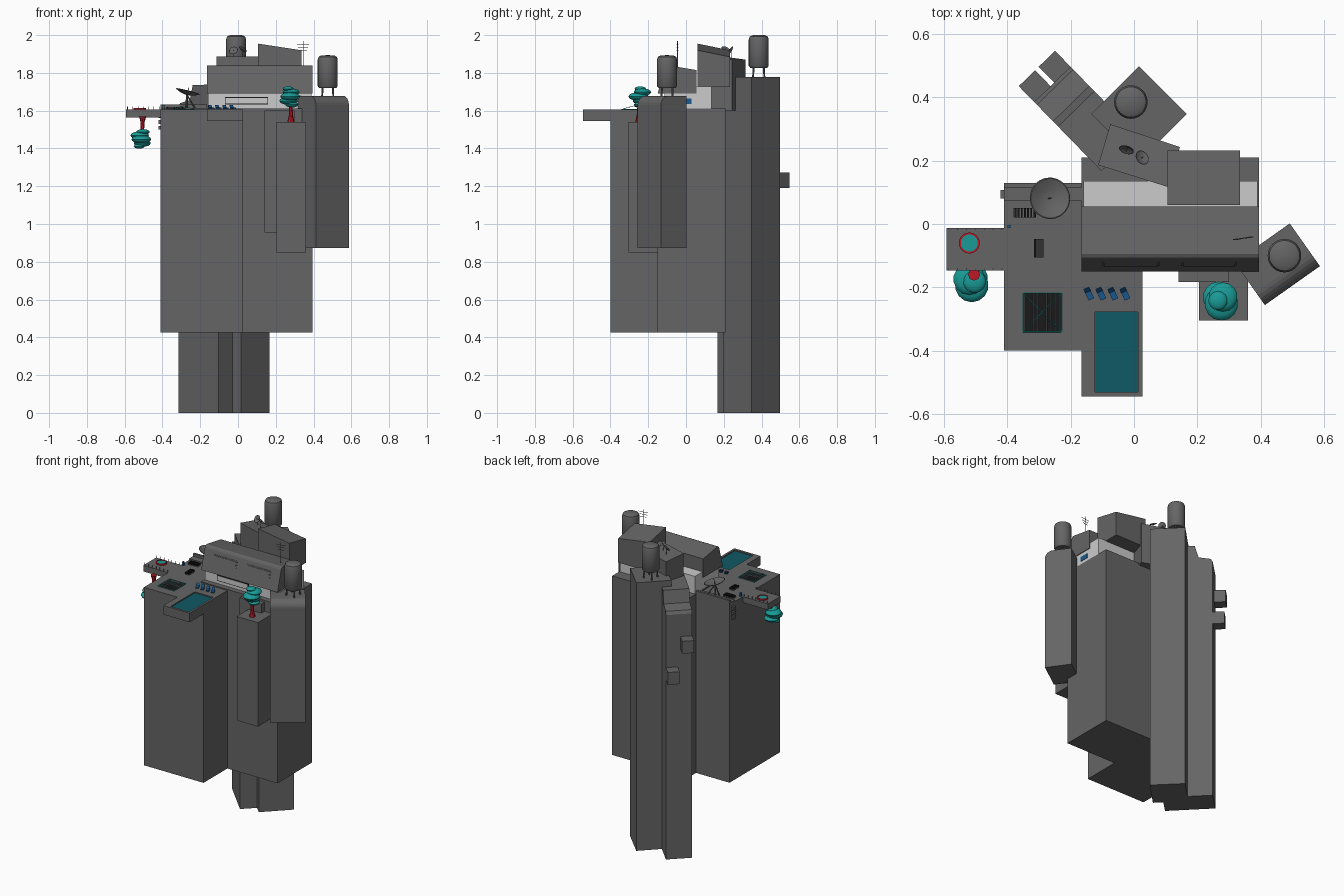
import bpy, bmesh, math
from mathutils import Vector as V, Matrix

if "Cube" in bpy.data.objects:
    bpy.data.objects.remove(bpy.data.objects["Cube"])

def mat(name, rgb):
    m = bpy.data.materials.new(name)
    m.diffuse_color = (*rgb, 1)
    m.use_nodes = True
    m.node_tree.nodes["Principled BSDF"].inputs["Base Color"].default_value = m.diffuse_color
    return m

GREY = mat("dark_grey", (0.13, 0.13, 0.13))
LIGHT = mat("light_grey", (0.6, 0.6, 0.6))
BLACK = mat("black", (0.01, 0.01, 0.01))
TEAL = mat("foliage", (0.01, 0.33, 0.31))
WATER = mat("water", (0.005, 0.1, 0.13))
RED = mat("red", (0.5, 0.01, 0.02))
BLUE = mat("blue", (0.01, 0.1, 0.28))

def finish(name, bm, m=GREY, smooth=False):
    bmesh.ops.recalc_face_normals(bm, faces=bm.faces)
    me = bpy.data.meshes.new(name)
    bm.to_mesh(me)
    bm.free()
    me.materials.append(m)
    ob = bpy.data.objects.new(name, me)
    bpy.context.collection.objects.link(ob)
    if smooth:
        bpy.context.view_layer.objects.active = ob
        ob.select_set(True)
        bpy.ops.object.shade_smooth_by_angle(angle=math.radians(40))
        ob.select_set(False)
    return ob

def column(name, foot, z0, z1, m=GREY):
    """Upright block over a footprint; z0 and z1 may be lists, one per corner."""
    n = len(foot)
    z0 = z0 if isinstance(z0, list) else [z0] * n
    z1 = z1 if isinstance(z1, list) else [z1] * n
    bm = bmesh.new()
    lo = [bm.verts.new((*p, z)) for p, z in zip(foot, z0)]
    hi = [bm.verts.new((*p, z)) for p, z in zip(foot, z1)]
    bm.faces.new(lo)
    bm.faces.new(hi)
    for i in range(n):
        j = (i + 1) % n
        bm.faces.new((lo[i], lo[j], hi[j], hi[i]))
    return finish(name, bm, m)

def box(name, x0, x1, y0, y1, z0, z1, m=GREY):
    return column(name, [(x0, y0), (x1, y0), (x1, y1), (x0, y1)], z0, z1, m)

def sweep(name, profile, origin, out, along, length, m=GREY):
    """Profile of (out, z) points extruded along a horizontal direction."""
    bm = bmesh.new()
    a, c, o = V((*out, 0)), V((*along, 0)), V((*origin, 0))
    f = bm.faces.new([bm.verts.new(o + a * p + V((0, 0, z))) for p, z in profile])
    r = bmesh.ops.extrude_face_region(bm, geom=[f])
    bmesh.ops.translate(bm, vec=c * length, verts=[v for v in r["geom"] if isinstance(v, bmesh.types.BMVert)])
    return finish(name, bm, m)

def lathe(name, prof, loc, m=GREY, seg=24, rot=Matrix.Identity(4)):
    bm = bmesh.new()
    vs = [bm.verts.new((r, 0, z)) for r, z in prof]
    es = [bm.edges.new(p) for p in zip(vs, vs[1:])]
    bmesh.ops.spin(bm, geom=vs + es, cent=(0, 0, 0), axis=(0, 0, 1), angle=2 * math.pi, steps=seg)
    bmesh.ops.remove_doubles(bm, verts=bm.verts, dist=1e-5)
    bm.transform(Matrix.Translation(loc) @ rot)
    return finish(name, bm, m, True)

def rod(name, a, b, r=0.002, m=GREY, r2=None):
    a, b = V(a), V(b)
    bm = bmesh.new()
    bmesh.ops.create_cone(bm, cap_ends=True, segments=8, radius1=r, radius2=r if r2 is None else r2, depth=(b - a).length)
    bm.transform(Matrix.Translation((a + b) / 2) @ (b - a).to_track_quat("Z", "Y").to_matrix().to_4x4())
    return finish(name, bm, m)

def cut(targets, *dims):
    c = box("cutter", *dims)
    c.hide_render = True
    c.hide_viewport = True
    c.display_type = 'WIRE'
    for t in targets:
        md = t.modifiers.new("cut", "BOOLEAN")
        md.object = c
        md.solver = 'EXACT'

# main blocks
left = box("left_block", -0.41, 0.027, -0.40, 0.13, 0.425, 1.605)
box("right_block", -0.165, 0.395, -0.15, 0.21, 0.425, 1.612)
box("front_pilaster", 0.14, 0.30, -0.183, -0.14, 0.955, 1.60)
box("tree_tower", 0.205, 0.36, -0.305, -0.14, 0.85, 1.54)
pool = box("pool_deck", -0.165, 0.027, -0.545, -0.395, 1.545, 1.605)
box("tub_deck", -0.592, -0.40, -0.147, -0.012, 1.565, 1.605)
cut([left, pool], -0.123, 0.013, -0.53, -0.278, 1.58, 1.7)
cut([left], -0.35, -0.23, -0.34, -0.218, 1.56, 1.7)
box("pool_water", -0.123, 0.013, -0.53, -0.278, 1.575, 1.598, WATER)

# rear columns
column("rear_column", [(0.016, 0.498), (0.167, 0.347), (0.016, 0.196), (-0.135, 0.347)], 0, 1.777)
U, N = (0.716, 0.698), (-0.698, 0.716)
sweep("rear_left_column", [(0, 0), (0, 1.62), (-0.012, 1.64), (-0.085, 1.655), (-0.108, 1.735), (-0.304, 1.74), (-0.304, 0)],
      (-0.315, 0.385), N, U, 0.16)
for s, z in ((0, 1.39), (0.088, 1.19)):
    sweep("wall_box", [(-0.02, z), (0.07, z), (0.07, z + 0.082), (-0.02, z + 0.082)],
          (-0.315 + U[0] * s, 0.385 + U[1] * s), N, U, 0.072)

# right hanging tower with rounded outer top edge
d = V((0.413 - 0.587, -0.256 + 0.133)).normalized()
o = V((d.y, -d.x))
o = o if o.y < 0 else -o
arc = [(-0.05 + 0.05 * math.cos(t * math.pi / 12), 1.63 + 0.048 * math.sin(t * math.pi / 12)) for t in range(7)]
sweep("right_tower", [(0, 0.872)] + arc + [(-0.165, 1.678), (-0.165, 0.872)], (0.587, -0.133), o, d, 0.213)

# penthouse
box("penthouse_lower", -0.16, 0.39, -0.115, 0.135, 1.60, 1.70, LIGHT)
box("penthouse_back", -0.16, 0.39, 0.04, 0.135, 1.69, 1.728, LIGHT)
sweep("penthouse_upper", [(-0.15, 1.69), (-0.135, 1.745), (-0.112, 1.825), (-0.106, 1.835), (-0.095, 1.84), (0.055, 1.815), (0.055, 1.69)],
      (-0.165, 0), (0, 1), (1, 0), 0.56)
box("lower_window", -0.07, 0.16, -0.119, -0.11, 1.632, 1.672, BLACK)
box("lower_window_pane", -0.065, 0.155, -0.121, -0.11, 1.637, 1.667, LIGHT)
box("side_window", 0.385, 0.393, -0.03, 0.03, 1.635, 1.665, BLUE)
for x0, x1 in ((-0.10, 0.08), (0.15, 0.325)):
    for nm, e, k, m in (("upper_window_frame", 0, 0.002, BLACK), ("upper_window_pane", 0.006, 0.004, GREY)):
        za, zb = 1.758 + e, 1.802 - e
        ya, yb = [-0.135 + (z - 1.745) * 0.2875 - k for z in (za, zb)]
        sweep(nm, [(ya, za), (yb, zb), (yb + 0.01, zb), (ya + 0.01, za)], (x0 + e, 0), (0, 1), (1, 0), x1 - x0 - 2 * e)

# roof boxes
column("slanted_roof_box", [(0.105, 0.06), (0.335, 0.06), (0.335, 0.232), (0.105, 0.232)], 1.725, [1.955, 1.92, 1.885, 1.92])
column("angled_roof_box", [(-0.075, 0.315), (0.145, 0.243), (0.107, 0.117), (-0.113, 0.186)], 1.6, [1.87, 1.87, 1.888, 1.888])

# water tanks
for x, y, z in ((-0.01, 0.385, 1.777), (0.475, -0.10, 1.67)):
    lathe("water_tank", [(0, 0.05), (0.045, 0.05), (0.053, 0.06), (0.053, 0.2), (0.048, 0.215), (0.035, 0.222), (0, 0.224)], (x, y, z))
    for i in range(4):
        a = math.pi / 4 + i * math.pi / 2
        rod("tank_leg", (x + 0.043 * math.cos(a), y + 0.043 * math.sin(a), z - 0.01),
            (x + 0.038 * math.cos(a), y + 0.038 * math.sin(a), z + 0.06), 0.005)

# dishes
def dish(loc, r, tilt, turn, foot):
    rot = Matrix.Rotation(turn, 4, 'Z') @ Matrix.Rotation(tilt, 4, 'X')
    lathe("dish", [(0, 0)] + [(r * k / 4, r * 0.3 * (k / 4) ** 2) for k in range(1, 5)] + [(r * 0.95, r * 0.32), (r * 0.5, r * 0.12), (0, r * 0.05)], loc, GREY, 20, rot)
    rod("dish_mast", (loc[0], loc[1], foot), loc, r * 0.08)
    rod("dish_feed", loc, V(loc) + rot @ V((0, 0, r * 0.6)), r * 0.03)

dish((-0.27, 0.08, 1.683), 0.066, 0.25, -math.pi / 2 - 2.9, 1.60)
for dx in (-0.03, 0.03):
    rod("dish_strut", (-0.25 + dx, 0.08 + dx, 1.60), (-0.27, 0.08, 1.683), 0.004)
dish((-0.022, 0.24, 1.915), 0.024, 1.0, -0.3, 1.87)
dish((0.022, 0.207, 1.92), 0.024, 0.7, 2.2, 1.87)

# antenna
rod("antenna_mast", (0.345, -0.045, 1.83), (0.345, -0.045, 1.968))
for i, w in enumerate((0.032, 0.026, 0.02)):
    z = 1.952 - i * 0.016
    rod("antenna_bar", (0.345 - w, -0.049, z), (0.345 + w, -0.041, z), 0.0015)

# trees, one upright and one hanging
def tree(x, y, z, s, dx, dy):
    rod("trunk_base", (x, y, z), (x, y, z + s * 0.03), 0.019, RED, 0.012)
    rod("trunk", (x, y, z + s * 0.03), (x + dx * .3, y + dy * .3, z + s * 0.11), 0.012, RED, 0.009)
    for i, (h, r) in enumerate(((0.092, 0.036), (0.112, 0.05), (0.135, 0.053), (0.158, 0.046), (0.176, 0.03))):
        a = i * 2.4
        bm = bmesh.new()
        bmesh.ops.create_uvsphere(bm, u_segments=14, v_segments=8, radius=r)
        bm.transform(Matrix.Translation((x + dx + 0.01 * math.cos(a), y + dy + 0.012 * math.sin(a), z + s * h)) @ Matrix.Diagonal((1, 1, 0.42, 1)))
        finish("foliage", bm, TEAL, True)

tree(0.28, -0.25, 1.54, 1, -0.005, 0.01)
tree(-0.505, -0.16, 1.57, -0.9, -0.008, -0.022)

# hot tub
lathe("tub_rim", [(0.027, 0), (0.033, 0), (0.033, 0.012), (0.027, 0.012), (0.027, 0)], (-0.52, -0.06, 1.603), RED)
lathe("tub_water", [(0, 0), (0.027, 0), (0.027, 0.009), (0, 0.009)], (-0.52, -0.06, 1.603), TEAL)

# sun loungers
for i in range(4):
    x = -0.155 + i * 0.038
    sweep("lounger", [(0, 1.608), (0, 1.616), (0.026, 1.618), (0.037, 1.63), (0.04, 1.628), (0.028, 1.608)],
          (x + 0.012, -0.242), (-0.42, 0.91), (0.91, 0.42), 0.019, BLUE)

# skylight pit with bars and pyramid frame
box("pit_floor", -0.35, -0.23, -0.34, -0.218, 1.56, 1.57, BLACK)
for i in range(9):
    x = -0.345 + i * 0.01375
    rod("pit_bar", (x, -0.34, 1.598), (x, -0.218, 1.598), 0.0025, GREY)
cs = [(-0.35, -0.34), (-0.23, -0.34), (-0.23, -0.218), (-0.35, -0.218)]
for p, q in zip(cs, cs[1:] + cs[:1]):
    rod("pit_edge", (*p, 1.607), (*q, 1.607), 0.002, TEAL)
    rod("pit_frame", (*p, 1.607), (-0.29, -0.279, 1.625), 0.0015, TEAL)

# roof grilles, parapet and wall units
for x0, y0, w, h in ((-0.38, 0.02, 0.07, 0.03), (-0.315, -0.105, 0.03, 0.057)):
    box("vent_base", x0, x0 + w, y0, y0 + h, 1.60, 1.61)
    n = 7 if w > h else 5
    for i in range(n):
        x = x0 + (i + 0.25) * w / n
        box("vent_slat", x, x + w / n * 0.6, y0, y0 + h, 1.605, 1.62, BLACK)
box("parapet", -0.41, -0.165, 0.115, 0.13, 1.60, 1.632)
box("roof_step", -0.41, -0.165, 0.072, 0.115, 1.60, 1.615)
for i in range(3):
    box("wall_unit", -0.422, -0.40, 0.08, 0.108, 1.50 + i * 0.03, 1.52 + i * 0.03)
box("roof_unit", -0.40, -0.39, -0.013, -0.003, 1.60, 1.63, BLUE)

# deck rail posts
for i in range(7):
    x = -0.585 + i * 0.028
    for y in (-0.142, -0.017):
        rod("rail_post", (x, y, 1.60), (x, y, 1.622), 0.0015)
